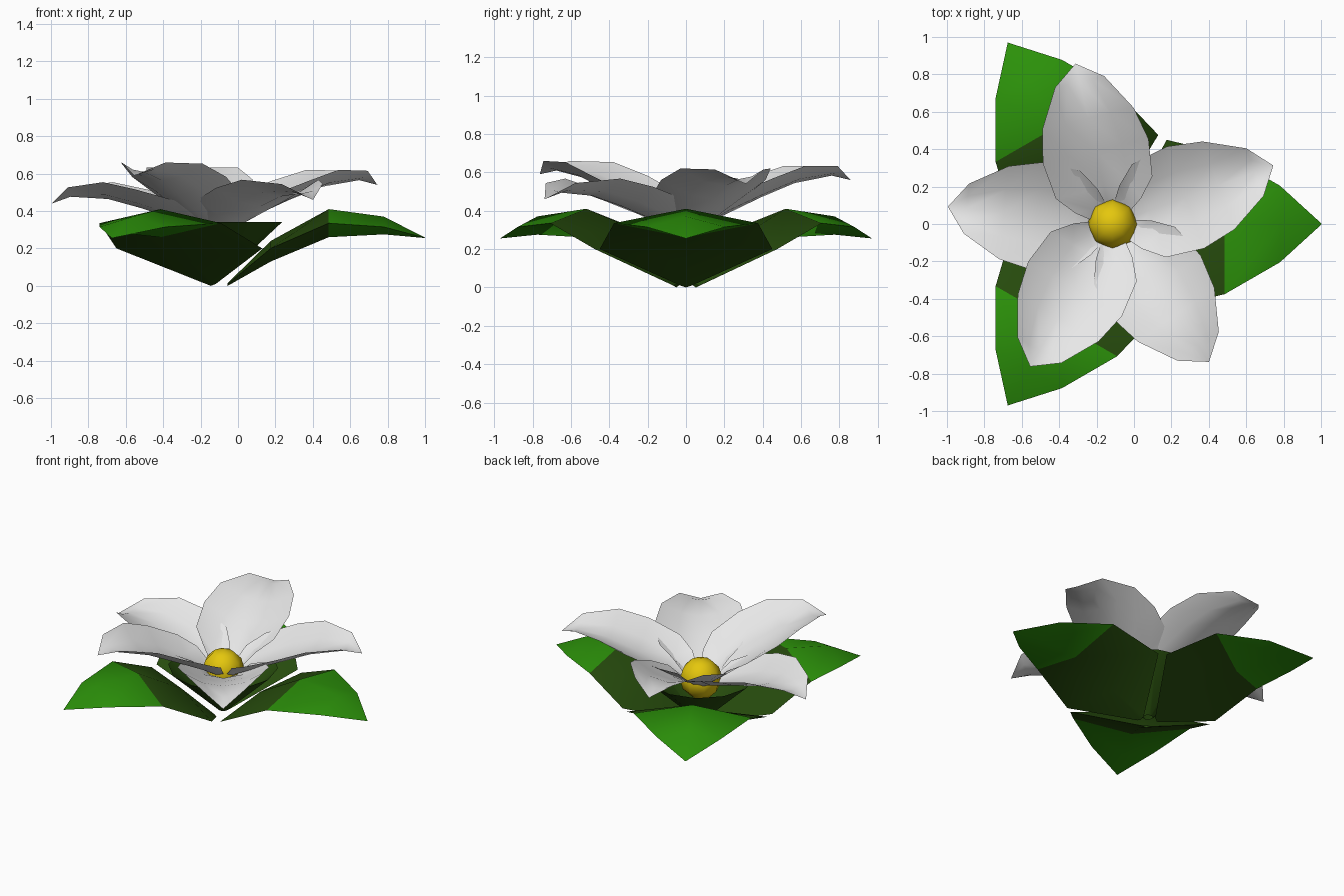
import bpy, bmesh, math
from mathutils import Matrix, Vector

if "Cube" in bpy.data.objects:
    bpy.data.objects.remove(bpy.data.objects["Cube"])

CENTRE = Vector((-0.115, 0, 0))


def material(name, rgb):
    m = bpy.data.materials.new(name)
    m.diffuse_color = (*rgb, 1)
    m.use_nodes = True
    m.node_tree.nodes["Principled BSDF"].inputs["Base Color"].default_value = m.diffuse_color
    return m


WHITE = material("petal_white", (0.8, 0.8, 0.8))
YELLOW = material("centre_yellow", (0.78, 0.57, 0.004))
GREEN = material("leaf_green", (0.025, 0.285, 0.003))
DARK = material("leaf_base_dark_green", (0.02, 0.072, 0.004))


def finish(bm, name, mats, angle, smooth=60):
    bm.transform(Matrix.Translation(CENTRE) @ Matrix.Rotation(math.radians(angle), 4, 'Z'))
    me = bpy.data.meshes.new(name)
    bm.to_mesh(me)
    bm.free()
    ob = bpy.data.objects.new(name, me)
    bpy.context.collection.objects.link(ob)
    for m in mats:
        me.materials.append(m)
    bpy.ops.object.select_all(action='DESELECT')
    ob.select_set(True)
    bpy.context.view_layer.objects.active = ob
    bpy.ops.object.shade_smooth_by_angle(angle=math.radians(smooth))
    return ob


# Leaf: lens-shaped sections (distance, half width, top z, edge z, underside z)
LEAF = [(0.06, 0.03, 0.015, 0.01, 0.0), (0.29, 0.45, 0.24, 0.20, 0.13),
        (0.60, 0.375, 0.41, 0.335, 0.26), (0.895, 0.205, 0.37, 0.315, 0.275)]


def leaf(name, angle):
    bm = bmesh.new()
    rings = [[bm.verts.new(p) for p in ((r, 0, t), (r, w, e), (r, 0, b), (r, -w, e))]
             for r, w, t, e, b in LEAF]
    for a, b in zip(rings, rings[1:]):
        for i in range(4):
            j = (i + 1) % 4
            bm.faces.new((a[i], a[j], b[j], b[i]))
    tip = bm.verts.new((1.12, 0, 0.255))
    for i in range(4):
        bm.faces.new((rings[-1][i], rings[-1][(i + 1) % 4], tip))
    bm.faces.new(rings[0])
    bmesh.ops.recalc_face_normals(bm, faces=bm.faces)
    # dark inner half, bright outer half
    for f in bm.faces:
        f.material_index = int(f.calc_center_median().x < 0.6)
    finish(bm, name, (GREEN, DARK), angle, 35)


# Petal: cupped sections (distance, half width, middle z, edge z)
PETAL = [(0.02, 0.07, 0.25, 0.29), (0.10, 0.18, 0.31, 0.42), (0.20, 0.265, 0.37, 0.48),
         (0.40, 0.29, 0.46, 0.56), (0.58, 0.25, 0.53, 0.62), (0.78, 0.135, 0.565, 0.615)]


def petal(name, angle, length, lift):
    bm = bmesh.new()
    k = length / 0.88

    def vert(r, y, z):
        return bm.verts.new((r * k, y, z + lift * r / 0.88))

    rows = [[vert(r, w * s, m + (e - m) * s * s) for s in (-1, -0.5, 0, 0.5, 1)]
            for r, w, m, e in PETAL]
    for a, b in zip(rows, rows[1:]):
        for i in range(4):
            bm.faces.new((a[i], b[i], b[i + 1], a[i + 1]))
    tip = vert(0.88, 0, 0.54)
    for i in range(4):
        bm.faces.new((rows[-1][i], tip, rows[-1][i + 1]))
    finish(bm, name, (WHITE,), angle)


for i in range(3):
    leaf(f"leaf_{i + 1}", 120 * i)

# (angle, length, lift of the tip) for each petal
for i, p in enumerate([(103, 0.88, 0.02), (20, 0.915, 0.0), (-55, 0.90, -0.08),
                       (-120, 0.88, 0.05), (174, 0.885, -0.1)]):
    petal(f"petal_{i + 1}", *p)

# Open green cup under the petals, filling the gaps between the leaves
bm = bmesh.new()
bmesh.ops.create_cone(bm, cap_ends=False, segments=12, radius1=0.03, radius2=0.35,
                      depth=0.30, matrix=Matrix.Translation((0, 0, 0.19)))
finish(bm, "flower_cup", (DARK,), 0)

# Yellow flower centre
bm = bmesh.new()
bmesh.ops.create_uvsphere(bm, u_segments=8, v_segments=6, radius=0.135,
                          matrix=Matrix.Translation((0, 0, 0.32)))
finish(bm, "flower_centre", (YELLOW,), 0)
